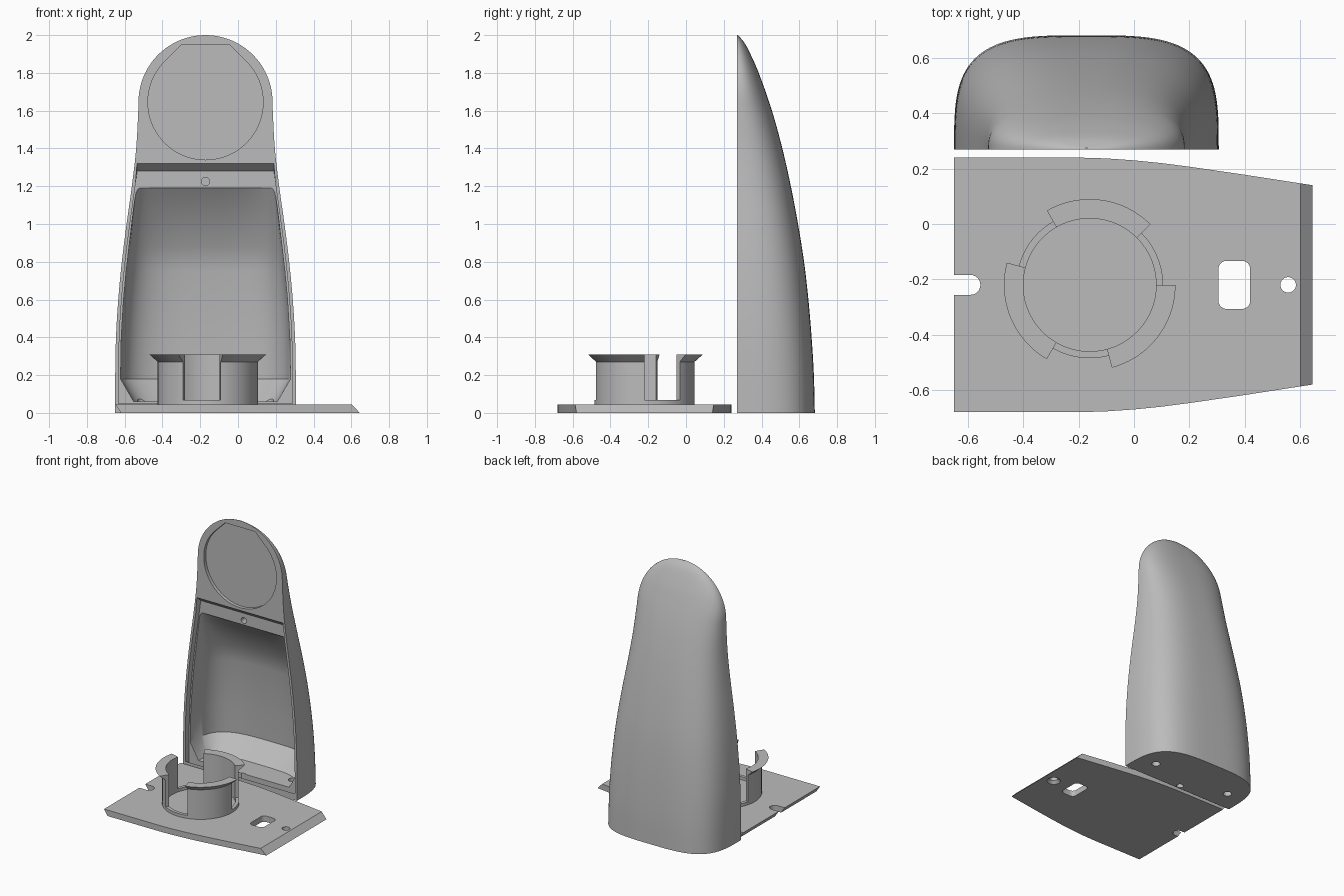
import bpy, bmesh, math

if "Cube" in bpy.data.objects:
    bpy.data.objects.remove(bpy.data.objects["Cube"])

CX, FRONT = -0.172, 0.27      # body centre line and front plane
PY = -0.22                    # plate centre line
grey = bpy.data.materials.new("light grey")
grey.diffuse_color = (0.5, 0.5, 0.5, 1)
grey.use_nodes = True
grey.node_tree.nodes["Principled BSDF"].inputs["Base Color"].default_value = grey.diffuse_color


def make(name, bm):
    bmesh.ops.recalc_face_normals(bm, faces=bm.faces)
    me = bpy.data.meshes.new(name)
    bm.to_mesh(me)
    bm.free()
    me.materials.append(grey)
    ob = bpy.data.objects.new(name, me)
    bpy.context.collection.objects.link(ob)
    return ob


def loft(name, loops):
    """Skin closed loops of equal length and cap both ends."""
    bm = bmesh.new()
    rows = [[bm.verts.new(p) for p in loop] for loop in loops]
    n = len(rows[0])
    for a, b in zip(rows, rows[1:]):
        for i in range(n):
            j = (i + 1) % n
            bm.faces.new((a[i], a[j], b[j], b[i]))
    bm.faces.new(rows[0])
    bm.faces.new(rows[-1])
    return make(name, bm)


def cut(target, cutter):
    bpy.context.view_layer.objects.active = target
    mod = target.modifiers.new("cut", 'BOOLEAN')
    mod.operation, mod.solver, mod.object = 'DIFFERENCE', 'EXACT', cutter
    bpy.ops.object.modifier_apply(modifier=mod.name)
    bpy.data.objects.remove(cutter)


def smooth(ob, angle):
    bpy.ops.object.select_all(action='DESELECT')
    ob.select_set(True)
    bpy.context.view_layer.objects.active = ob
    bpy.ops.object.shade_smooth_by_angle(angle=math.radians(angle))


def curve(table, z):
    """Smooth interpolation through (z, value) pairs."""
    k = max(i for i in range(len(table) - 1) if table[i][0] <= z or i == 0)

    def slope(i):
        a, b = table[max(i - 1, 0)], table[min(i + 1, len(table) - 1)]
        return (b[1] - a[1]) / (b[0] - a[0])
    (z0, v0), (z1, v1) = table[k], table[k + 1]
    h = z1 - z0
    t = (z - z0) / h
    return ((2*t**3 - 3*t*t + 1) * v0 + (t**3 - 2*t*t + t) * h * slope(k)
            + (3*t*t - 2*t**3) * v1 + (t**3 - t*t) * h * slope(k + 1))


WIDTH = [(0, .478), (.2, .478), (.4, .474), (.6, .462), (.8, .443), (1, .418),
         (1.2, .39), (1.4, .367), (1.6, .356), (1.645, .355)]
BACK = [(0, .682), (.2, .677), (.4, .665), (.6, .648), (.8, .625), (1, .593),
        (1.2, .555), (1.4, .51), (1.6, .455), (1.8, .385), (1.9, .341),
        (1.96, .309), (2, .275)]


def half_width(z):
    if z > 1.645:
        return math.sqrt(max(.355**2 - (z - 1.645)**2, 1e-5))
    return curve(WIDTH, z)


def section(z, w, y0, y1, n=56):
    """D-shaped section: flat front, rounded-box back."""
    e = 2 / (3.5 - .55 * z)
    pts = []
    for i in range(n + 1):
        t = math.pi * i / n
        c, s = math.cos(t), max(math.sin(t), 0)
        if i in (0, n):
            s = 0
        pts.append((CX + w * math.copysign(abs(c)**e, c), y0 + (y1 - y0) * s**e, z))
    return pts


def circle(x, y, r, n=32):
    return [(x + r * math.cos(2 * math.pi * i / n),
             y + r * math.sin(2 * math.pi * i / n)) for i in range(n)]


def prism_z(name, pts, z0, z1):
    return loft(name, [[(x, y, z) for x, y in pts] for z in (z0, z1)])


def prism_y(name, pts, y0, y1):
    return loft(name, [[(x, y, z) for x, z in pts] for y in (y0, y1)])


# --- housing shell: tapered body with a domed top
levels = [1.645 * i / 36 for i in range(37)]
levels += [1.645 + .355 * math.sin(math.pi / 2 * i / 20) for i in range(1, 21)]
shell = loft("housing_shell", [section(z, half_width(z), FRONT, curve(BACK, z)) for z in levels])

# recess for the cover, hooked at the bottom and slanted at the top
rows = []
for z in [.02] + [.1 + .1 * i for i in range(12)] + [1.28]:
    w = half_width(z) - .018
    zf = {.02: .056, 1.28: 1.328}.get(z, z)
    rows.append([(CX - w, .26, zf), (CX + w, .26, zf), (CX + w, .315, z), (CX - w, .315, z)])
cut(shell, loft("recess_cutter", rows))

# main cavity with sloped floor and ceiling
CAVITY = [(.06, .38, .50), (.18, .45, .642), (.4, .446, .632), (.6, .434, .615),
          (.75, .42, .597), (.88, .405, .578), (1.19, .368, .33)]
cut(shell, loft("cavity_cutter", [section(z, w, .30, y) for z, w, y in CAVITY]))

# round pocket with a clipped teardrop top
R, ZC = .305, 1.645
pocket = [(CX + R * math.cos(a), ZC + R * math.sin(a)) for a in
          [math.radians(135 + 270 * i / 60) for i in range(61)]]
k = R * (math.sqrt(2) - 1)
pocket += [(CX + k, ZC + R), (CX - k, ZC + R)]
cut(shell, prism_y("pocket_cutter", pocket, .25, .295))

# screw hole above the cavity, and holes through the base
cut(shell, prism_y("screw_cutter", circle(CX, 1.225, .022), .25, .42))
for x, y, r in ((CX - .33, .43, .03), (CX + .33, .43, .03), (CX, .30, .025)):
    cut(shell, prism_z("base_hole_cutter", circle(x, y, r), -.05, .16))
smooth(shell, 35)

# --- cover plate, slanted at both ends
EDGE = [(-.65, .46), (-.2, .46), (-.1, .457), (0, .45), (.1, .44), (.2, .427),
        (.4, .398), (.645, .36)]


def plate_outline(z, x_start, x_end):
    xs = [x_start] + [x for x, _ in EDGE[1:-1]] + [x_end]
    side = []
    for x in xs:
        a, b = next((a, b) for a, b in zip(EDGE, EDGE[1:]) if x <= b[0] + 1e-6)
        side.append((x, a[1] + (b[1] - a[1]) * (x - a[0]) / (b[0] - a[0])))
    return [(x, PY - w, z) for x, w in side] + [(x, PY + w, z) for x, w in reversed(side)]


plate = loft("cover_plate", [plate_outline(0, -.62, .645), plate_outline(.045, -.65, .601)])

# rounded window, screw hole with countersink, and end slot
window = []
for sx, sy, a0 in ((1, 1, 0), (-1, 1, 90), (-1, -1, 180), (1, -1, 270)):
    for i in range(7):
        a = math.radians(a0 + 15 * i)
        window.append((.3625 + sx * .0275 + .03 * math.cos(a), PY + sy * .057 + .03 * math.sin(a)))
cut(plate, prism_z("window_cutter", window, -.05, .1))
cut(plate, prism_z("hole_cutter", circle(.557, PY, .028), -.05, .1))
cut(plate, loft("sink_cutter", [[(x, y, z) for x, y in circle(.557, PY, r)]
                                for r, z in ((.058, -.01), (.024, .024))]))
slot = [(-.7, PY - .036), (-.7, PY + .036)]
slot += [(-.591 + .036 * math.sin(a), PY + .036 * math.cos(a)) for a in
         [math.pi * i / 12 for i in range(13)]]
cut(plate, prism_z("slot_cutter", slot, -.05, .1))
smooth(plate, 30)


# --- ring holder: low rim and three flared clips
def arc(name, profile, a0, a1, steps):
    loops = []
    for i in range(steps + 1):
        a = math.radians(a0 + (a1 - a0) * i / steps)
        loops.append([(-.16 + r * math.cos(a), PY + r * math.sin(a), z) for r, z in profile])
    smooth(loft(name, loops), 30)


CLIP = [(.24, .04), (.265, .04), (.265, .27), (.31, .31), (.24, .31)]
RIM = [(.24, .04), (.265, .04), (.265, .068), (.24, .068)]
for i in range(3):
    start = 45 + 120 * i
    arc(f"holder_clip_{i + 1}", CLIP, start, start + 75, 24)
    arc(f"holder_rim_{i + 1}", RIM, start + 75, start + 120, 14)
